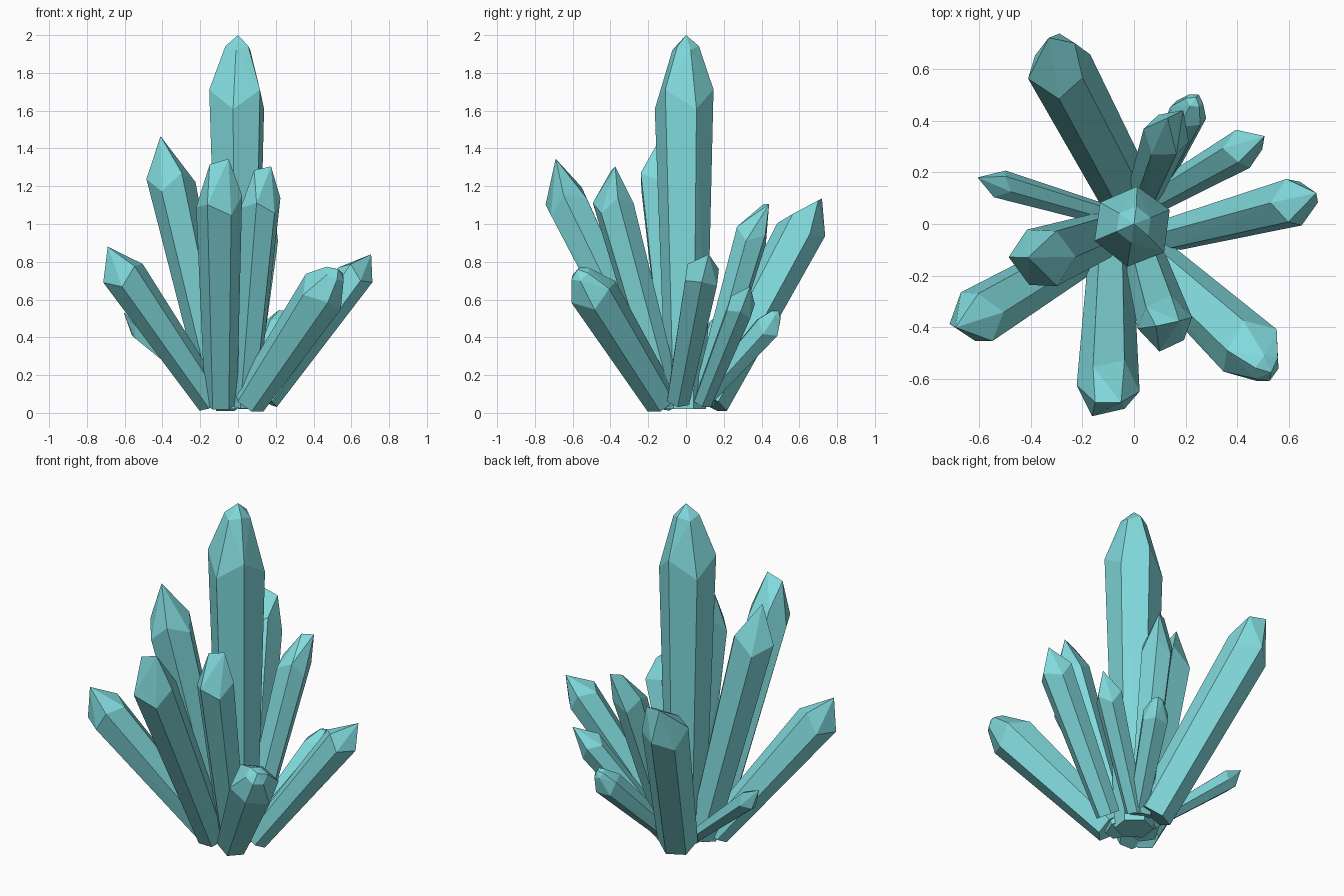
import bpy, bmesh, random
from math import cos, sin, radians
from mathutils import Vector

if "Cube" in bpy.data.objects:
    bpy.data.objects.remove(bpy.data.objects["Cube"])

random.seed(4)
mat = bpy.data.materials.new("crystal_teal")
mat.diffuse_color = (0.22, 0.70, 0.72, 1)
mat.use_nodes = True
mat.node_tree.nodes["Principled BSDF"].inputs["Base Color"].default_value = mat.diffuse_color


def crystal(name, base, shoulder, tip, r, style, roll=0, taper=0.7, ridge=None):
    """Tapered six-sided shaft with a zigzag shoulder and a faceted tip."""
    base, shoulder, tip = Vector(base), Vector(shoulder), Vector(tip)
    axis = (shoulder - base).normalized()
    # roll is measured around the axis from the sideways direction
    ref = Vector((1, 0, 0)) if name == "main_crystal" else axis.cross(Vector((0, 0, 1))).normalized()
    u = (ref - axis * ref.dot(axis)).normalized()
    v = axis.cross(u)
    zig = (tip - shoulder).length * 0.15

    def ring(centre, radius, step=0, wobble=0):
        pts = []
        for i in range(6):
            a = radians(roll + i * 60 + random.uniform(-wobble, wobble))
            pts.append(centre + (u * cos(a) + v * sin(a)) * radius + axis * step * (-1) ** (i + 1))
        return pts

    pts = ring(base, r * taper) + ring(shoulder, r, zig, 3)
    if style == "point":
        pts.append(tip)
    elif style == "blunt":
        pts += ring(shoulder.lerp(tip, 0.8), r * 0.45, zig * 0.2) + [tip]
    else:  # chisel edge
        half = Vector(ridge) / 2
        pts += [tip - half, tip + half]

    bm = bmesh.new()
    for p in pts:
        bm.verts.new(p)
    bmesh.ops.convex_hull(bm, input=bm.verts[:])
    bmesh.ops.delete(bm, geom=[w for w in bm.verts if not w.link_faces], context='VERTS')
    bmesh.ops.dissolve_limit(bm, angle_limit=radians(2), verts=bm.verts[:], edges=bm.edges[:])
    bmesh.ops.recalc_face_normals(bm, faces=bm.faces[:])
    mesh = bpy.data.meshes.new(name)
    bm.to_mesh(mesh)
    bm.free()
    mesh.materials.append(mat)
    bpy.context.collection.objects.link(bpy.data.objects.new(name, mesh))


# Tall centre crystal
crystal("main_crystal", (0, 0, 0.02), (-0.005, -0.01, 1.66), (0, 0, 2.0), 0.157, "blunt", 22, 0.68)

# Tall leaning crystals
crystal("left_tall_crystal", (-0.09, -0.03, 0.05), (-0.355, -0.13, 1.23), (-0.41, -0.13, 1.465), 0.125, "point", 10)
crystal("front_tall_crystal", (-0.09, -0.11, 0.05), (-0.10, -0.635, 1.12), (-0.10, -0.69, 1.33), 0.122, "chisel", 0,
        ridge=(0.10, 0.0, 0.03))
crystal("front_inner_crystal", (0.03, -0.09, 0.04), (0.12, -0.385, 1.11), (0.13, -0.385, 1.295), 0.107, "chisel", 0,
        ridge=(0.09, 0.02, 0.02))
crystal("back_large_crystal", (-0.03, 0.12, 0.06), (-0.29, 0.61, 0.97), (-0.28, 0.71, 1.13), 0.128, "chisel", 0, 0.85,
        ridge=(-0.10, 0.02, 0.01))
crystal("back_tall_crystal", (0.03, 0.09, 0.05), (0.125, 0.345, 0.94), (0.16, 0.425, 1.105), 0.092, "chisel", 10,
        ridge=(0.06, 0.03, 0.0))

# Low spreading crystals
crystal("left_low_crystal", (-0.14, -0.08, 0.06), (-0.61, -0.36, 0.74), (-0.69, -0.40, 0.88), 0.115, "point", 12)
crystal("front_right_crystal", (0.06, -0.13, 0.06), (0.45, -0.49, 0.64), (0.53, -0.575, 0.76), 0.13, "blunt", 0)
crystal("right_crystal", (0.15, -0.04, 0.07), (0.62, 0.085, 0.73), (0.705, 0.12, 0.84), 0.097, "point", 15)
crystal("back_right_crystal", (0.07, 0.09, 0.06), (0.42, 0.29, 0.56), (0.505, 0.34, 0.67), 0.077, "point", 0)
crystal("back_low_crystal", (0.05, 0.09, 0.07), (0.21, 0.43, 0.45), (0.24, 0.49, 0.54), 0.078, "blunt", 20)
crystal("left_small_crystal", (-0.09, 0.03, 0.07), (-0.52, 0.155, 0.44), (-0.605, 0.18, 0.53), 0.057, "point", 10)
